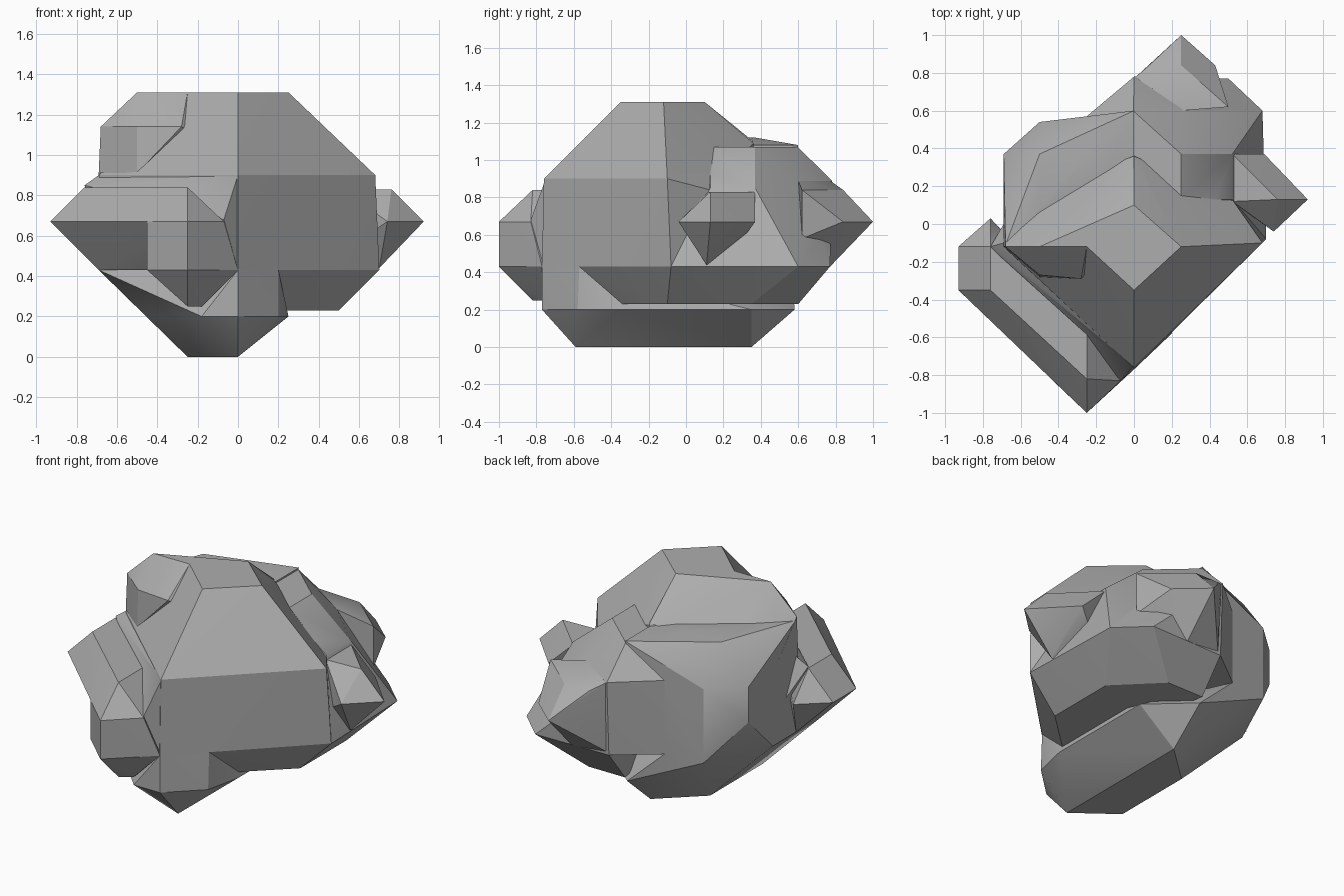
import bpy
import bmesh
import math
from mathutils import Vector

default_cube = bpy.data.objects.get("Cube")
if default_cube:
    bpy.data.objects.remove(default_cube, do_unlink=True)


def make_material(name, colour):
    material = bpy.data.materials.new(name)
    material.use_nodes = True
    material.diffuse_color = colour
    shader = next(n for n in material.node_tree.nodes if n.type == "BSDF_PRINCIPLED")
    shader.inputs["Base Color"].default_value = colour
    shader.inputs["Roughness"].default_value = 0.9
    return material


def ring(height, *outline):
    """Corner points of one level of a stone block."""
    return [Vector((x, y, height)) for x, y in outline]


def block(name, *levels):
    """Convex chunk of stone wrapped around its levels."""
    bm = bmesh.new()
    for level in levels:
        for point in level:
            bm.verts.new(point)
    hull = bmesh.ops.convex_hull(bm, input=bm.verts[:])
    spare = [v for v in hull["geom_interior"] if isinstance(v, bmesh.types.BMVert)]
    bmesh.ops.delete(bm, geom=spare, context="VERTS")
    bmesh.ops.recalc_face_normals(bm, faces=bm.faces[:])
    mesh = bpy.data.meshes.new(name)
    bm.to_mesh(mesh)
    bm.free()
    mesh.materials.append(stone)
    obj = bpy.data.objects.new(name, mesh)
    bpy.context.collection.objects.link(obj)
    return obj


def merge(target, chunk):
    """Fuse a chunk into the boulder and drop the helper."""
    union = target.modifiers.new("union", "BOOLEAN")
    union.operation = "UNION"
    union.solver = "EXACT"
    union.object = chunk
    bpy.ops.object.modifier_apply(modifier=union.name)
    bpy.data.objects.remove(chunk, do_unlink=True)


stone = make_material("stone grey", (0.42, 0.42, 0.42, 1.0))

# Crown with the two long front slopes and the small flat top
boulder = block(
    "boulder",
    ring(1.31, (0, -.35), (.25, -.12), (0, .1), (-.25, -.12)),
    ring(1.09, (0, .36), (-.25, .14), (.25, .13)),
    ring(.9, (0, -.76), (.68, -.1), (-.69, -.12)),
    ring(.84, (.52, .13)),
    ring(.43, (0, -.77), (.7, -.08), (-.6, -.12), (0, .4)),
)

# Rounded back, one side of the stepped shelf
back_shelf = block(
    "back_shelf",
    ring(1.08, (0, .6), (0, .2)),
    ring(1.12, (-.25, .37), (-.5, .37), (-.5, .08), (-.68, -.11)),
    ring(.89, (-.25, .57), (-.5, .54), (-.69, .37), (-.69, -.12)),
    ring(.67, (-.69, .37), (-.69, -.1)),
    ring(.43, (-.69, .13), (-.69, -.1), (-.5, .54), (-.25, .57), (0, .2)),
)

# Other side of the shelf, down to the rim between the spikes
back_block = block(
    "back_block",
    ring(1.07, (.25, .13), (.25, .37), (0, .6), (-.22, .37)),
    ring(.89, (.25, .61), (0, .78), (-.25, .57)),
    ring(.85, (.52, .37), (.52, .13)),
    ring(.43, (-.25, .57), (0, .76), (.5, .77), (.68, .6), (.7, -.08), (0, 0)),
)

# Upper shoulder on one side of the crown
shoulder = block(
    "shoulder",
    ring(1.31, (-.5, -.12), (-.25, -.12), (0, .1)),
    ring(1.14, (-.68, -.12), (-.28, -.29), (-.5, -.27)),
    ring(1.1, (-.5, .08), (-.25, .14), (0, .36)),
    ring(.91, (-.69, -.12), (-.5, -.28), (-.69, .1), (0, 0)),
)

# Foot of the slope, running down onto the ridge
slope_foot = block(
    "slope_foot",
    ring(.9, (0, -.75), (-.69, -.1)),
    ring(.85, (-.25, -.58), (-.76, -.12)),
    ring(.68, (-.07, -.83), (-.69, 0)),
    ring(.43, (0, -.76), (-.65, -.1), (0, -.3)),
)

# Diagonal overhanging front ridge
front_ridge = block(
    "front_ridge",
    ring(.84, (-.76, -.12), (-.25, -.58), (-.76, -.35), (-.25, -.82)),
    ring(.67, (-.93, -.12), (-.93, -.35), (-.25, -1), (-.07, -.83), (-.76, .03)),
    ring(.43, (-.69, -.1), (-.69, -.35), (-.42, -.6), (0, -.77)),
)

# Downward corner at the end of the ridge
ridge_tip = block(
    "ridge_tip",
    ring(.67, (-.45, -.81), (-.25, -1), (-.07, -.83), (-.25, -.5)),
    ring(.43, (-.45, -.81), (-.25, -1), (0, -.77), (-.3, -.5)),
    ring(.25, (-.25, -.82), (-.18, -.77), (-.2, -.5)),
)

# Side spike
side_spike = block(
    "side_spike",
    ring(.83, (.76, .13), (.52, .37), (.52, .12)),
    ring(.67, (.92, .13), (.74, -.04), (.69, .37)),
    ring(.44, (.7, .11), (.4, .2)),
)

# Back spike, blending into the rounded back
back_spike = block(
    "back_spike",
    ring(.89, (.25, .6), (0, .77)),
    ring(.84, (.25, .84), (.08, .84), (.5, .62)),
    ring(.67, (.25, 1), (.08, .84), (.43, .84)),
    ring(.58, (.5, .62)),
    ring(.43, (.25, .77), (0, .74)),
)

# Overhanging lower ledge
ledge = block(
    "ledge",
    ring(.43, (.7, -.08), (.2, -.57), (.68, .6), (.5, .77), (0, .76)),
    ring(.23, (.5, -.1), (.2, -.38), (.5, .35), (.25, .6), (0, .6)),
)

# Tapered base with a narrow underside
base = block(
    "base",
    ring(.43, (-.69, -.35), (-.69, .13), (-.5, .54), (-.25, .57), (0, -.77), (.2, -.57)),
    ring(.2, (-.18, -.77), (0, -.77), (.2, -.58), (.25, -.36), (.25, .35), (0, .58),
         (-.45, -.4)),
    ring(0, (0, -.59), (-.25, -.4), (-.25, .12), (0, .35)),
)

bpy.context.view_layer.objects.active = boulder
boulder.select_set(True)
for chunk in (back_shelf, back_block, shoulder, slope_foot, front_ridge, ridge_tip,
              side_spike, back_spike, ledge, base):
    merge(boulder, chunk)

# Clean seams and keep the main facets crisp
bm = bmesh.new()
bm.from_mesh(boulder.data)
bmesh.ops.remove_doubles(bm, verts=bm.verts[:], dist=0.004)
bmesh.ops.recalc_face_normals(bm, faces=bm.faces[:])
bm.to_mesh(boulder.data)
bm.free()
bpy.ops.object.shade_smooth_by_angle(angle=math.radians(30))
